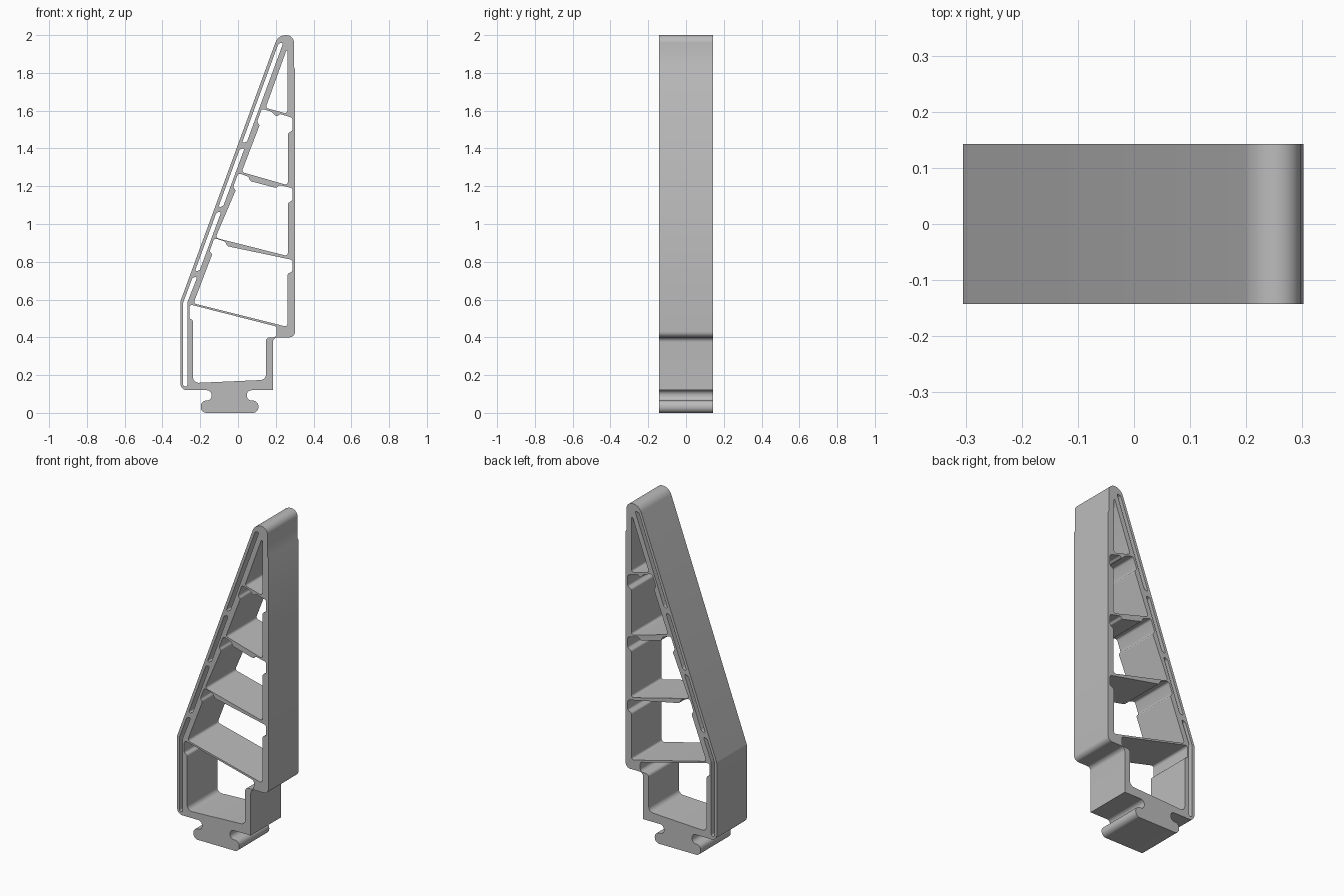
import bpy, math
from mathutils import Vector

cube = bpy.data.objects.get("Cube")
if cube:
    bpy.data.objects.remove(cube, do_unlink=True)

DEPTH = 0.286


def wall(z, offset=0.0):
    """Point on the sloping left side, shifted inward along x."""
    return (-0.305 + (z - 0.59) * 0.367 + offset, z)


def rounded(points, default=0.012):
    """Replace every corner of a closed outline by an arc of its radius."""
    result = []
    for i, p in enumerate(points):
        corner = Vector(p[:2])
        radius = p[2] if len(p) > 2 else default
        a = Vector(points[i - 1][:2]) - corner
        b = Vector(points[(i + 1) % len(points)][:2]) - corner
        angle = a.angle(b)
        if radius <= 0 or angle > 3.1:
            result.append(corner)
            continue
        cut = min(radius / math.tan(angle / 2), a.length * 0.49, b.length * 0.49)
        radius = cut * math.tan(angle / 2)
        center = corner + (a.normalized() + b.normalized()).normalized() * radius / math.sin(angle / 2)
        start = corner + a.normalized() * cut - center
        end = corner + b.normalized() * cut - center
        turn = math.atan2(start.cross(end), start.dot(end))
        steps = max(2, math.ceil(abs(turn) / 0.2))
        for k in range(steps + 1):
            t = turn * k / steps
            c, s = math.cos(t), math.sin(t)
            result.append(center + Vector((start.x * c - start.y * s, start.x * s + start.y * c)))
    return result


def slot(low, high):
    """Narrow slit inside the sloping wall."""
    return [wall(low, 0.018), wall(low + 0.012, 0.042), wall(high, 0.042), wall(high - 0.012, 0.018)]


# Outer silhouette with the T-shaped foot
outline = [
    (-0.197, 0, 0.03), (0.108, 0, 0.03), (0.108, 0.065, 0.03), (0.047, 0.065, 0.025),
    (0.047, 0.12, 0.025), (0.185, 0.12, 0), (0.185, 0.4, 0.025), (0.302, 0.4, 0.03),
    (0.302, 1.82, 0), (0.297, 1.83, 0), (0.297, 2, 0.055), (*wall(2), 0.06),
    (*wall(0.59), 0.03), (-0.305, 0.12, 0.035), (-0.14, 0.12, 0.025),
    (-0.14, 0.065, 0.025), (-0.197, 0.065, 0.03),
]

# Long slits in the double wall
bent_slot = [(-0.29, 0.14), (-0.268, 0.14), (-0.268, 0.585), wall(0.725, 0.042),
             wall(0.713, 0.018), (-0.29, 0.585)]
slots = [bent_slot, slot(0.745, 1.07), slot(1.085, 1.405), slot(1.425, 1.965)]

# Chambers between the slanted ribs, from the base upward
cells = [
    [(-0.238, 0.158, 0.03), (0.148, 0.175, 0.03), (0.148, 0.4, 0.02), (0.205, 0.4, 0.02),
     (0.205, 0.457), (-0.258, 0.575), (-0.258, 0.5), (-0.238, 0.49)],
    [wall(0.58, 0.073), (0.262, 0.455), (0.262, 0.735), (0.288, 0.75), (0.288, 0.81),
     (-0.055, 0.882), (-0.07, 0.908), wall(0.925, 0.057), wall(0.855, 0.057), wall(0.84, 0.077)],
    [wall(0.927, 0.062), (0.264, 0.83), (0.264, 1.11), (0.288, 1.125), (0.288, 1.19),
     (0.215, 1.207), (0.205, 1.19), (0.065, 1.227), (0.055, 1.25),
     wall(1.27, 0.057), wall(1.195, 0.057), wall(1.18, 0.077)],
    [wall(1.275, 0.073), (0.264, 1.205), (0.264, 1.48), (0.288, 1.495), (0.288, 1.562),
     (0.222, 1.583), (0.205, 1.567), (0.188, 1.585), (0.175, 1.595),
     wall(1.61, 0.057), wall(1.54, 0.057), wall(1.525, 0.077)],
    [wall(1.615, 0.075), (0.262, 1.583), (0.262, 1.935, 0.004)],
]

# Filled profile extruded front to back
curve = bpy.data.curves.new("bracket_profile", "CURVE")
curve.dimensions = "2D"
curve.fill_mode = "BOTH"
curve.extrude = DEPTH / 2
for shape, radius in [(outline, 0.02)] + [(s, 0.01) for s in slots] + [(c, 0.014) for c in cells]:
    loop = rounded(shape, radius)
    spline = curve.splines.new("POLY")
    spline.points.add(len(loop) - 1)
    for point, co in zip(spline.points, loop):
        point.co = (co.x, co.y, 0, 1)
    spline.use_cyclic_u = True

body = bpy.data.objects.new("ribbed_bracket", curve)
bpy.context.collection.objects.link(body)
body.rotation_euler.x = math.pi / 2
bpy.ops.object.select_all(action="DESELECT")
body.select_set(True)
bpy.context.view_layer.objects.active = body
bpy.ops.object.convert(target="MESH")
body = bpy.context.object
body.name = "ribbed_bracket"

# Join the caps to the sides and make normals consistent
bpy.ops.object.mode_set(mode="EDIT")
bpy.ops.mesh.select_all(action="SELECT")
bpy.ops.mesh.remove_doubles(threshold=0.0002)
bpy.ops.mesh.normals_make_consistent(inside=False)
bpy.ops.object.mode_set(mode="OBJECT")
bpy.ops.object.transform_apply(location=False, rotation=True, scale=False)
bpy.ops.object.shade_smooth_by_angle(angle=math.radians(30))

grey = bpy.data.materials.new("plain grey")
grey.use_nodes = True
color = (0.5, 0.5, 0.5, 1)
grey.diffuse_color = color
grey.node_tree.nodes["Principled BSDF"].inputs["Base Color"].default_value = color
body.data.materials.clear()
body.data.materials.append(grey)
